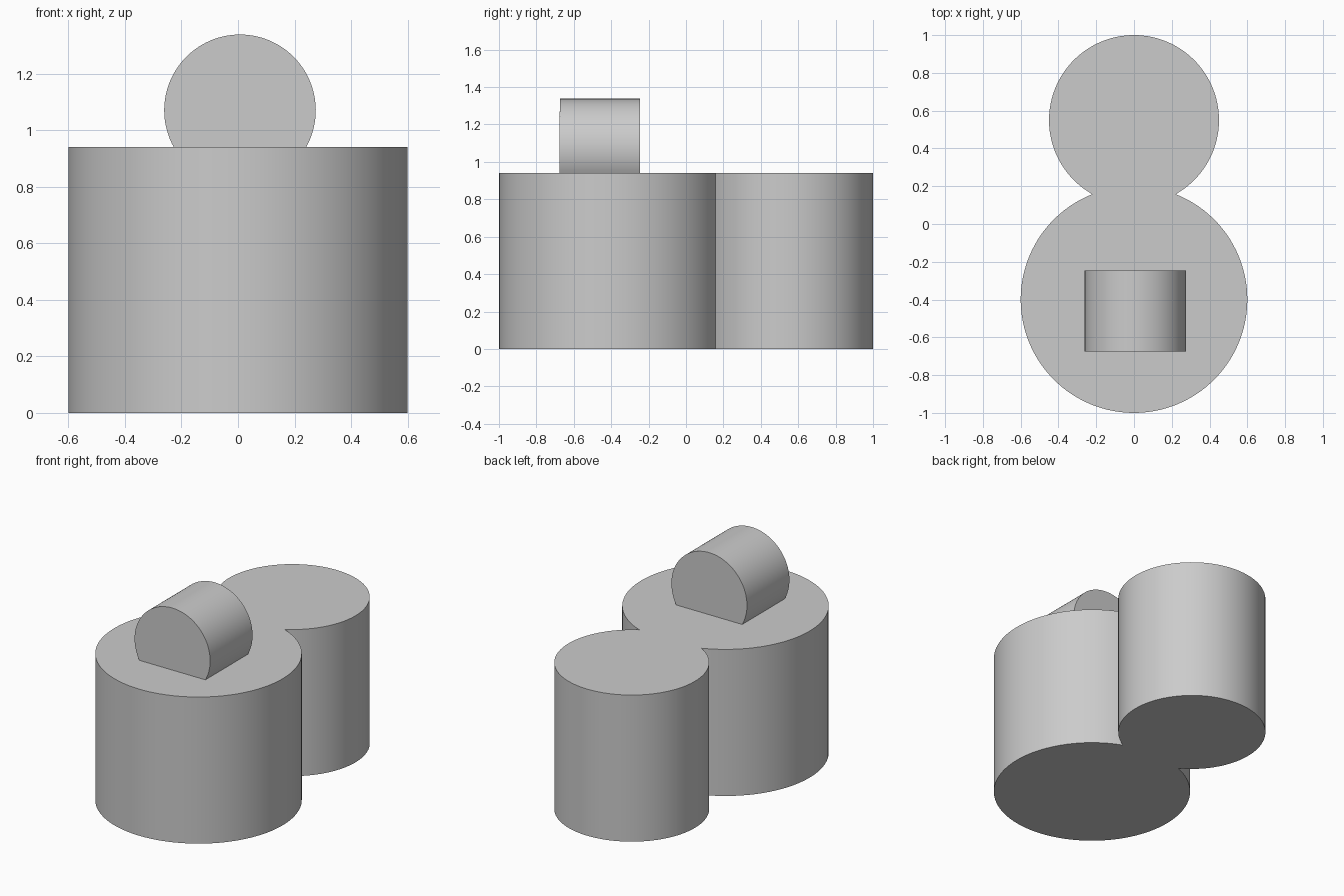
import bpy
import bmesh
import math
from mathutils import Matrix

if "Cube" in bpy.data.objects:
    bpy.data.objects.remove(bpy.data.objects["Cube"])

grey = bpy.data.materials.new("light grey")
grey.diffuse_color = (0.6, 0.6, 0.6, 1)
grey.use_nodes = True
grey.node_tree.nodes["Principled BSDF"].inputs["Base Color"].default_value = grey.diffuse_color


def arc(cx, cy, r, start, end, n):
    return [(cx + r * math.cos(start + (end - start) * i / n),
             cy + r * math.sin(start + (end - start) * i / n)) for i in range(n + 1)]


def prism(name, outline, depth, matrix=Matrix()):
    """Extrude a flat outline along its normal and place it."""
    bm = bmesh.new()
    face = bm.faces.new([bm.verts.new((x, y, 0)) for x, y in outline])
    top = bmesh.ops.extrude_face_region(bm, geom=[face])["geom"]
    bmesh.ops.translate(bm, vec=(0, 0, depth),
                        verts=[v for v in top if isinstance(v, bmesh.types.BMVert)])
    bmesh.ops.transform(bm, matrix=matrix, verts=bm.verts)
    bmesh.ops.recalc_face_normals(bm, faces=bm.faces)
    mesh = bpy.data.meshes.new(name)
    bm.to_mesh(mesh)
    bm.free()
    mesh.materials.append(grey)
    obj = bpy.data.objects.new(name, mesh)
    bpy.context.collection.objects.link(obj)
    bpy.context.view_layer.objects.active = obj
    obj.select_set(True)
    bpy.ops.object.shade_smooth_by_angle(angle=math.radians(30))
    obj.select_set(False)


HEIGHT = 0.94

# Body: large front and small back drums merged into one figure-eight outline
R1, Y1, R2, Y2 = 0.6, -0.4, 0.45, 0.55
gap = Y2 - Y1
a = (gap ** 2 + R1 ** 2 - R2 ** 2) / (2 * gap)
half_front = math.acos(a / R1)
half_back = math.acos((gap - a) / R2)
up = math.pi / 2
front = arc(0, Y1, R1, up + half_front, up + 2 * math.pi - half_front, 96)
back = arc(0, Y2, R2, -up + half_back, -up + 2 * math.pi - half_back, 96)
prism("body", front + back[1:-1], HEIGHT)

# Top roll: horizontal cylinder whose underside is cut flat by the body top
RADIUS, CENTRE_Z = 0.268, 1.07
dip = math.asin((CENTRE_Z - HEIGHT) / RADIUS)
place = Matrix.Translation((0.007, -0.245, CENTRE_Z)) @ Matrix.Rotation(math.pi / 2, 4, "X")
prism("top_roll", arc(0, 0, RADIUS, -dip, math.pi + dip, 72), 0.43, place)
